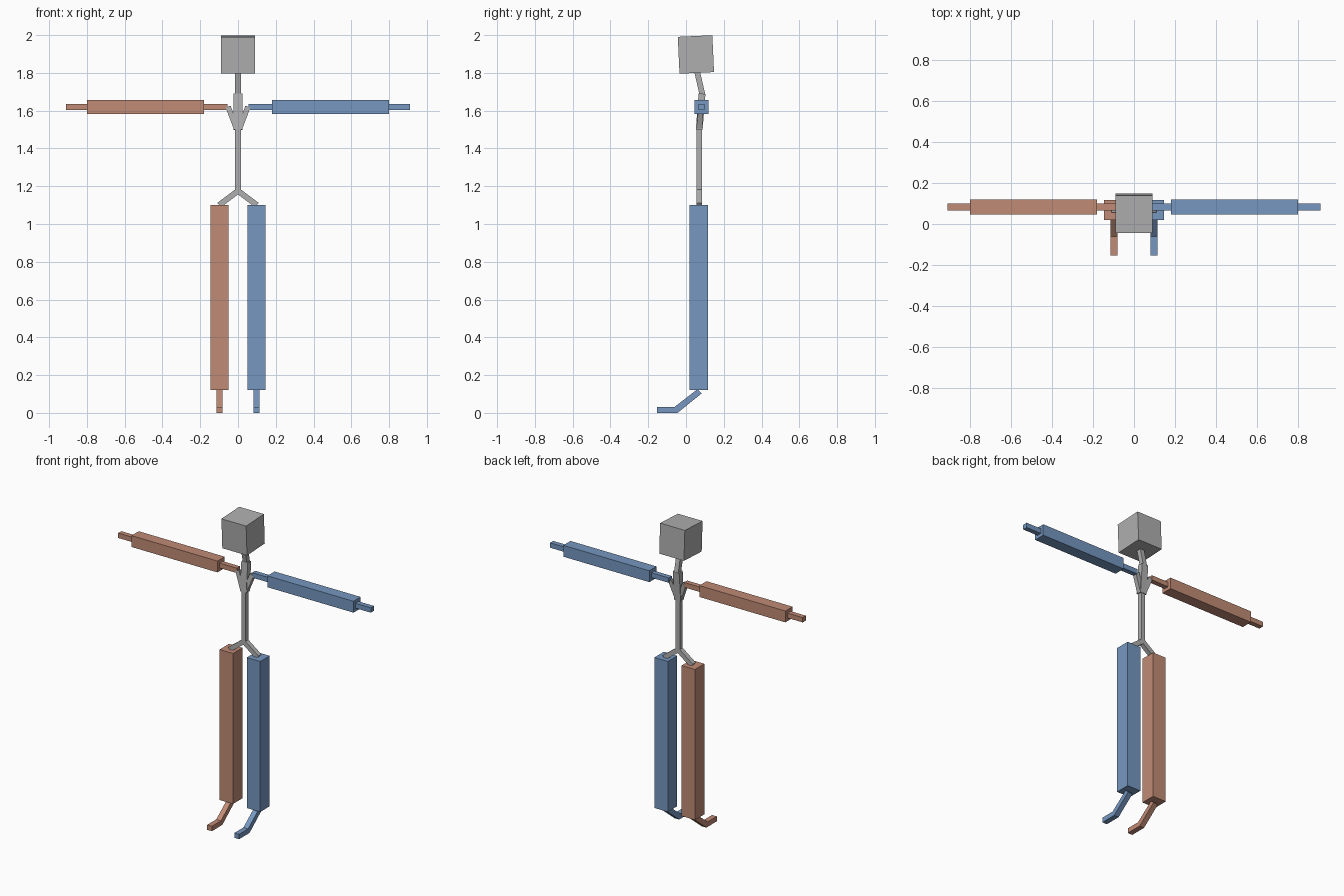
import bpy, bmesh
from mathutils import Vector, Matrix

cube = bpy.data.objects.get("Cube")
if cube:
    bpy.data.objects.remove(cube, do_unlink=True)


def material(name, rgb):
    m = bpy.data.materials.new(name)
    m.use_nodes = True
    m.diffuse_color = (*rgb, 1)
    m.node_tree.nodes["Principled BSDF"].inputs["Base Color"].default_value = (*rgb, 1)
    return m


GREY = material("grey", (0.43, 0.43, 0.43))
BLUE = material("blue", (0.18, 0.31, 0.53))
CLAY = material("clay", (0.53, 0.26, 0.18))


def finish(name, bm, mat):
    bmesh.ops.recalc_face_normals(bm, faces=bm.faces)
    me = bpy.data.meshes.new(name)
    bm.to_mesh(me)
    bm.free()
    me.materials.append(mat)
    bpy.context.collection.objects.link(bpy.data.objects.new(name, me))


def bar(name, a, b, width, depth, mat):
    """Square bar from a to b; depth is measured towards the front."""
    a, b = Vector(a), Vector(b)
    axis = (b - a).normalized()
    side = Vector((0, 1, 0)).cross(axis).normalized()
    front = axis.cross(side)
    rot = Matrix((side, front, axis)).transposed().to_4x4()
    bm = bmesh.new()
    bmesh.ops.create_cube(bm, size=1, matrix=Matrix.Translation((a + b) / 2) @ rot
                          @ Matrix.Diagonal((width, depth, (b - a).length, 1)))
    finish(name, bm, mat)


def slab(name, profile, x, width, mat):
    """Side profile of (y, z) points extruded across x."""
    bm = bmesh.new()
    f = bm.faces.new([bm.verts.new((x - width / 2, y, z)) for y, z in profile])
    moved = bmesh.ops.extrude_face_region(bm, geom=[f])["geom"]
    bmesh.ops.translate(bm, vec=(width, 0, 0),
                        verts=[v for v in moved if isinstance(v, bmesh.types.BMVert)])
    finish(name, bm, mat)


# Head, neck and trunk
bar("head", (0, 0.057, 1.8), (0, 0.048, 1.995), 0.178, 0.183, GREY)
bar("neck", (0, 0.088, 1.68), (0, 0.058, 1.81), 0.03, 0.03, GREY)
bar("chest", (0, 0.07, 1.5), (0, 0.085, 1.69), 0.046, 0.036, GREY)
bar("spine", (0, 0.07, 1.17), (0, 0.07, 1.52), 0.03, 0.03, GREY)

# Ankle and toes share one bent outline
FOOT = [(-0.153, 0), (-0.045, 0), (0.083, 0.103), (0.06, 0.125), (-0.06, 0.032), (-0.153, 0.032)]

# Limbs, once for each side
for side, s, mat in (("left", 1, BLUE), ("right", -1, CLAY)):
    bar(side + "_collarbone", (s * 0.01, 0.07, 1.51), (s * 0.052, 0.08, 1.62), 0.028, 0.028, GREY)
    bar(side + "_hip", (0, 0.07, 1.175), (s * 0.1, 0.07, 1.1), 0.03, 0.03, GREY)
    bar(side + "_shoulder", (s * 0.055, 0.083, 1.62), (s * 0.18, 0.083, 1.62), 0.032, 0.032, mat)
    bar(side + "_arm", (s * 0.18, 0.083, 1.62), (s * 0.8, 0.083, 1.62), 0.074, 0.074, mat)
    bar(side + "_hand", (s * 0.8, 0.083, 1.62), (s * 0.91, 0.083, 1.62), 0.032, 0.032, mat)
    bar(side + "_leg", (s * 0.098, 0.068, 0.12), (s * 0.098, 0.068, 1.1), 0.097, 0.097, mat)
    slab(side + "_foot", FOOT, s * 0.098, 0.034, mat)
